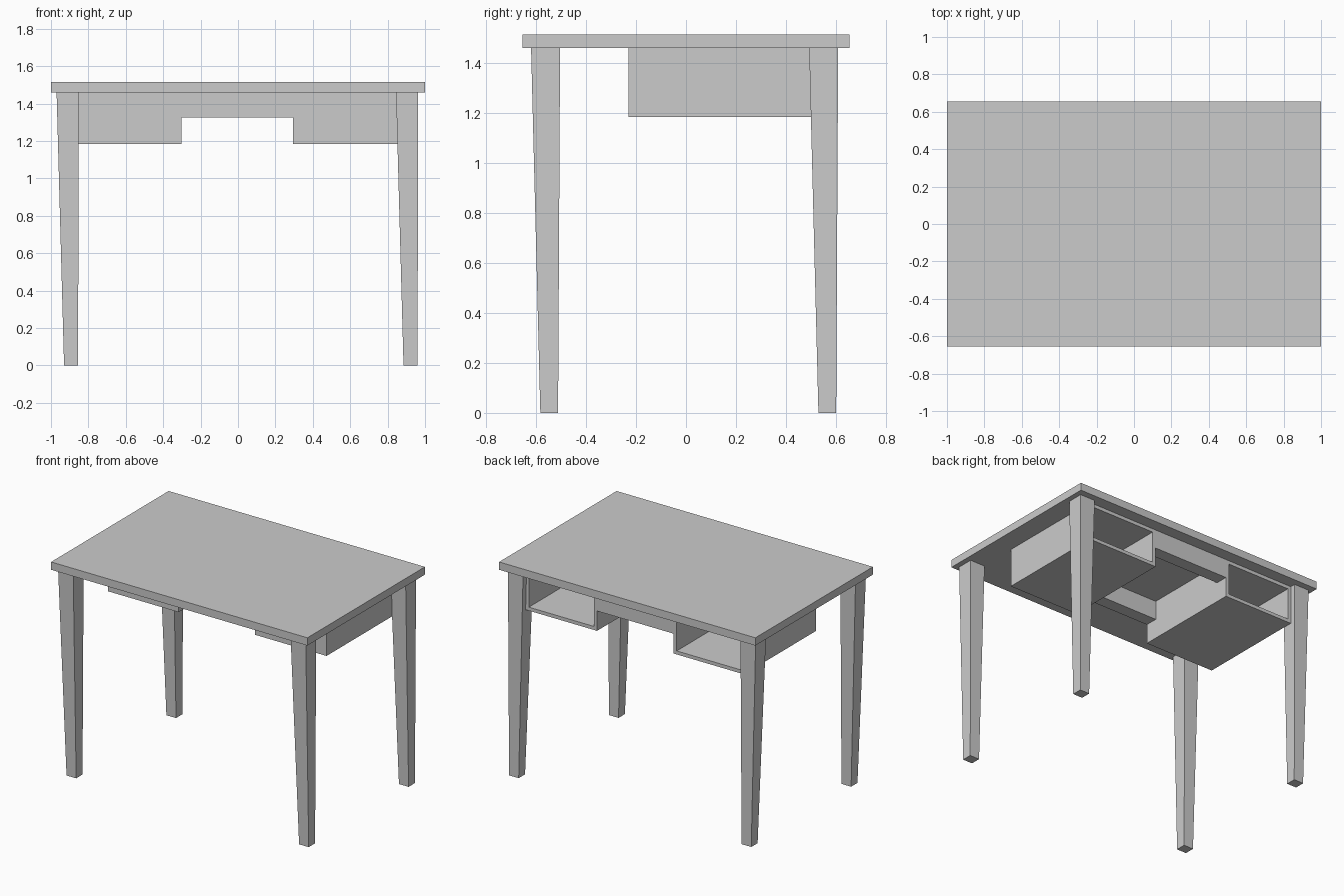
import bpy, bmesh

if "Cube" in bpy.data.objects:
    bpy.data.objects.remove(bpy.data.objects["Cube"])


def mesh_object(name, bm):
    bmesh.ops.recalc_face_normals(bm, faces=bm.faces)
    me = bpy.data.meshes.new(name)
    bm.to_mesh(me)
    bm.free()
    ob = bpy.data.objects.new(name, me)
    bpy.context.collection.objects.link(ob)
    return ob


def add_block(bm, x, y, z):
    """Axis-aligned block from (min, max) ranges."""
    geo = bmesh.ops.create_cube(bm, size=1)
    for v in geo["verts"]:
        v.co = [r[0] if c < 0 else r[1] for r, c in zip((x, y, z), v.co)]
    return geo["verts"]


def block(name, x, y, z):
    bm = bmesh.new()
    add_block(bm, x, y, z)
    return mesh_object(name, bm)


UNDER = 1.46            # underside of the top
FRONT, BACK = -0.23, 0.57
WALL, RAIL = 0.035, 0.09

# Table top
block("table_top", (-1, 1), (-0.655, 0.655), (UNDER, 1.515))

# Tapered legs: the same leg repeated at each corner
for side, lx in (("left", -0.97), ("right", 0.845)):
    for end, ly in (("front", -0.62), ("back", 0.493)):
        bm = bmesh.new()
        for v in add_block(bm, (lx, lx + 0.118), (ly, ly + 0.116), (0, UNDER)):
            if v.co.z < 0.1:
                v.co.x = lx + (0.04 if v.co.x < lx + 0.05 else 0.115)
                v.co.y = ly + (0.037 if v.co.y < ly + 0.05 else 0.108)
        mesh_object(f"{end}_{side}_leg", bm)

# Storage boxes, open at the back: inset the back face and push it inwards
for side, x in (("left", (-0.852, -0.302)), ("right", (0.295, 0.852))):
    bm = bmesh.new()
    add_block(bm, x, (FRONT, BACK), (1.185, UNDER))
    bm.normal_update()
    back = max(bm.faces, key=lambda f: f.calc_center_median().y)
    bmesh.ops.inset_region(bm, faces=[back], thickness=WALL)
    inner = bmesh.ops.extrude_face_region(bm, geom=[back])
    bmesh.ops.delete(bm, geom=[back], context="FACES_ONLY")
    for v in inner["geom"]:
        if isinstance(v, bmesh.types.BMVert):
            v.co.y = FRONT + RAIL
    mesh_object(f"{side}_storage_box", bm)

# Rails joining the two boxes
block("front_rail", (-0.302, 0.295), (FRONT, FRONT + RAIL), (1.325, UNDER))
block("back_rail", (-0.302, 0.295), (BACK - RAIL, BACK), (1.325, UNDER))
